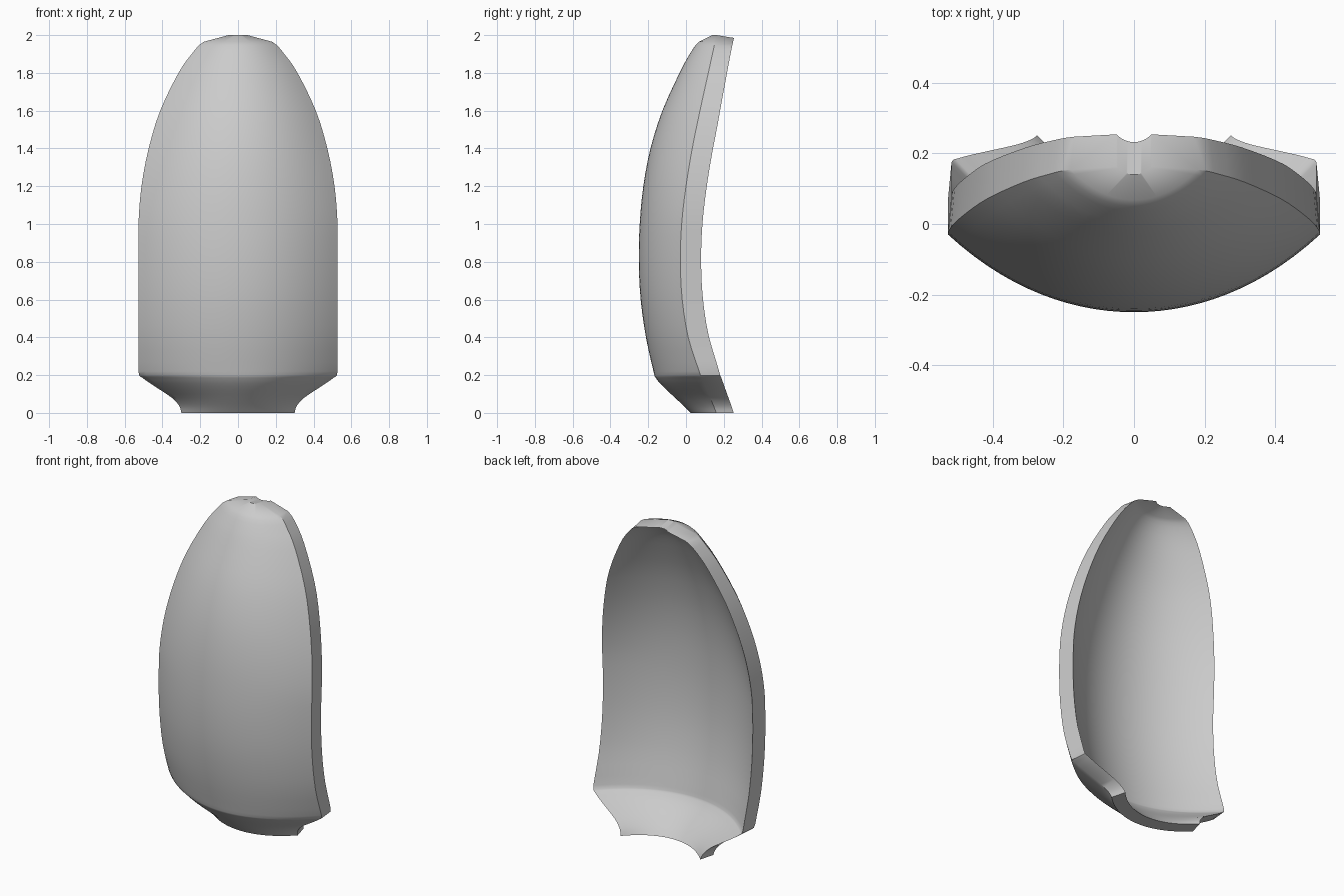
import bpy, bmesh

if "Cube" in bpy.data.objects:
    bpy.data.objects.remove(bpy.data.objects["Cube"])

# Rows: height, half width, front y at the centre line, front y at the side edge
ROWS = [
    (0.00, 0.300, 0.025, 0.160),
    (0.035, 0.310, -0.010, 0.147),
    (0.08, 0.350, -0.058, 0.128),
    (0.14, 0.440, -0.122, 0.103),
    (0.185, 0.505, -0.160, 0.084),
    (0.22, 0.527, -0.172, 0.070),
    (0.40, 0.527, -0.212, 0.012),
    (0.60, 0.527, -0.240, -0.020),
    (0.80, 0.527, -0.250, -0.030),
    (1.00, 0.527, -0.245, -0.023),
    (1.20, 0.511, -0.226, 0.000),
    (1.40, 0.473, -0.188, 0.033),
    (1.60, 0.412, -0.125, 0.074),
    (1.80, 0.315, -0.034, 0.118),
    (1.90, 0.245, 0.020, 0.140),
    (1.965, 0.180, 0.068, 0.154),
    (2.00, 0.050, 0.140, 0.162),
]
STEPS = 3
COLS = 28


def spline(p0, p1, p2, p3, t):
    return tuple(0.5 * (2 * b + (c - a) * t + (2 * a - 5 * b + 4 * c - d) * t * t
                        + (3 * b - a - 3 * c + d) * t ** 3)
                 for a, b, c, d in zip(p0, p1, p2, p3))


# Refine the rows; the last span stays straight for the clipped tip
rows = []
n = len(ROWS)
for i in range(n - 1):
    steps = 1 if i == n - 2 else STEPS
    for k in range(steps):
        rows.append(spline(ROWS[max(i - 1, 0)], ROWS[i], ROWS[i + 1],
                           ROWS[min(i + 2, n - 1)], k / steps))
rows.append(ROWS[-1])

# Curved shell: front skin, back skin and the rim that joins them
bm = bmesh.new()
front, back = [], []
for z, w, c, e in rows:
    w = min(w, 0.527)
    end = min(1, z / 0.3, (2 - z) / 0.5)
    inset = 0.010 + 0.015 * max(0, 1 - z / 0.15)
    if z > 1.98:
        inset = 0
    f, b = [], []
    for j in range(COLS + 1):
        u = 2 * j / COLS - 1
        y = c + (e - c) * (0.9 * u * u + 0.1 * u ** 4)
        t = 0.092 + end * (0.008 + 0.010 * u * u)
        zb = z - 0.015 * max(0, (z - 1.9) / 0.1)
        f.append(bm.verts.new((u * w, y, z)))
        b.append(bm.verts.new((u * (w - inset), y + t, zb)))
    front.append(f)
    back.append(b)

for i in range(len(rows) - 1):
    for j in range(COLS):
        for g in (front, back):
            bm.faces.new((g[i][j], g[i][j + 1], g[i + 1][j + 1], g[i + 1][j]))
    for j in (0, COLS):
        bm.faces.new((front[i][j], front[i + 1][j], back[i + 1][j], back[i][j]))
for i in (0, -1):
    for j in range(COLS):
        bm.faces.new((front[i][j], front[i][j + 1], back[i][j + 1], back[i][j]))

bmesh.ops.recalc_face_normals(bm, faces=bm.faces)
mesh = bpy.data.meshes.new("curved_shell")
bm.to_mesh(mesh)
bm.free()
shell = bpy.data.objects.new("curved_shell", mesh)
bpy.context.collection.objects.link(shell)
bpy.context.view_layer.objects.active = shell
shell.select_set(True)
bpy.ops.object.shade_smooth_by_angle(angle=0.6)
